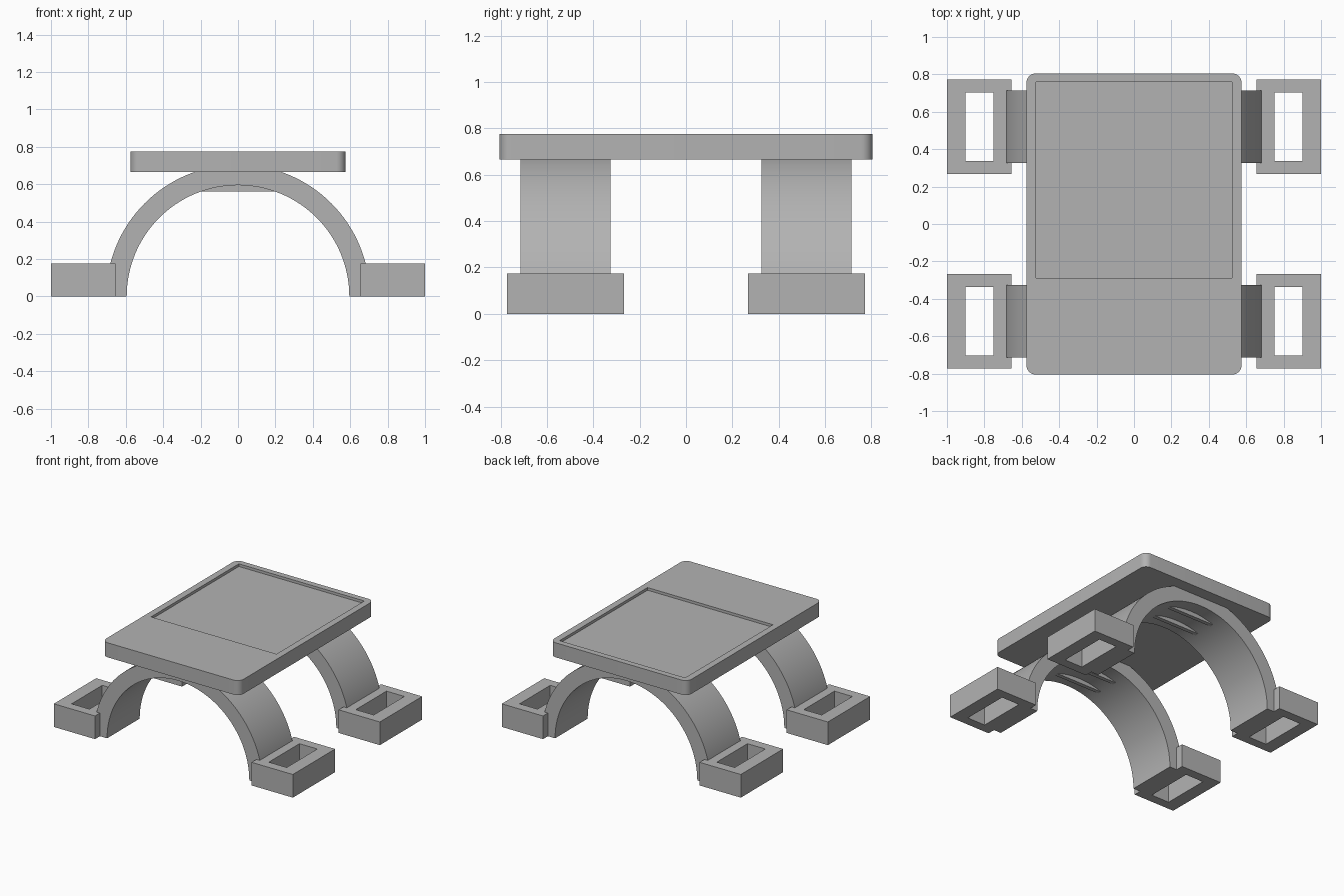
import bpy
import bmesh
from math import pi, cos, sin, asin

cube = bpy.data.objects.get("Cube")
if cube:
    bpy.data.objects.remove(cube, do_unlink=True)

grey = bpy.data.materials.new("plain grey")
grey.use_nodes = True
COLOUR = (0.45, 0.45, 0.45, 1)
grey.diffuse_color = COLOUR
grey.node_tree.nodes["Principled BSDF"].inputs["Base Color"].default_value = COLOUR


def prism(name, outline, axis, low, high):
    """Extrude a closed outline along y (outline is x, z) or z (outline is x, y)."""
    bm = bmesh.new()
    place = (lambda a, b: (a, low, b)) if axis == "y" else (lambda a, b: (a, b, low))
    face = bm.faces.new([bm.verts.new(place(a, b)) for a, b in outline])
    grown = bmesh.ops.extrude_face_region(bm, geom=[face])["geom"]
    shift = (0, high - low, 0) if axis == "y" else (0, 0, high - low)
    bmesh.ops.translate(bm, vec=shift, verts=[v for v in grown if isinstance(v, bmesh.types.BMVert)])
    bmesh.ops.recalc_face_normals(bm, faces=bm.faces)
    mesh = bpy.data.meshes.new(name)
    bm.to_mesh(mesh)
    bm.free()
    mesh.materials.append(grey)
    obj = bpy.data.objects.new(name, mesh)
    bpy.context.collection.objects.link(obj)
    return obj


def select(obj):
    bpy.ops.object.select_all(action="DESELECT")
    obj.select_set(True)
    bpy.context.view_layer.objects.active = obj


def smooth(obj):
    select(obj)
    bpy.ops.object.shade_smooth_by_angle(angle=pi / 6)


def cut(obj, cutter):
    mod = obj.modifiers.new("cut", "BOOLEAN")
    mod.operation = "DIFFERENCE"
    mod.solver = "EXACT"
    mod.object = cutter
    select(obj)
    bpy.ops.object.modifier_apply(modifier=mod.name)
    bpy.data.objects.remove(cutter, do_unlink=True)


def rectangle(x0, x1, y0, y1):
    return [(x0, y0), (x1, y0), (x1, y1), (x0, y1)]


def arc(radius, start, end, steps, cx=0, cy=0):
    angles = [start + (end - start) * i / steps for i in range(steps + 1)]
    return [(cx + radius * cos(a), cy + radius * sin(a)) for a in angles]


# Table top with rounded corners and a shallow recess
CORNER = 0.05
corners = [(1, 1), (-1, 1), (-1, -1), (1, -1)]
outline = []
for i, (sx, sy) in enumerate(corners):
    outline += arc(CORNER, i * pi / 2, (i + 1) * pi / 2, 8,
                   sx * (0.575 - CORNER), sy * (0.805 - CORNER))
top_plate = prism("top_plate", outline, "z", 0.665, 0.775)
cut(top_plate, prism("recess_cutter", rectangle(-0.525, 0.525, -0.29, 0.76), "z", 0.755, 0.9))
smooth(top_plate)

# Arched legs, stiffening ribs and slotted feet, front and back
INNER, OUTER, RIB_Z = 0.595, 0.705, 0.56
for place, y in (("front", -0.52), ("back", 0.52)):
    ring = arc(OUTER, 0, pi, 64) + arc(INNER, pi, 0, 64)
    smooth(prism(place + "_arch", ring, "y", y - 0.195, y + 0.195))

    start = asin(RIB_Z / INNER)
    segment = arc(INNER + 0.002, start, pi - start, 16)
    for n, offset in enumerate((-0.08, 0.08)):
        prism(f"{place}_arch_rib_{n + 1}", segment, "y", y + offset - 0.015, y + offset + 0.015)

    for side, s in (("left", 1), ("right", -1)):
        foot = prism(f"{place}_{side}_foot",
                     rectangle(s * 0.655, s * 1.0, y - 0.253, y + 0.253), "z", 0, 0.175)
        cut(foot, prism("slot_cutter",
                        rectangle(s * 0.75, s * 0.9, y - 0.183, y + 0.183), "z", -0.1, 0.3))
